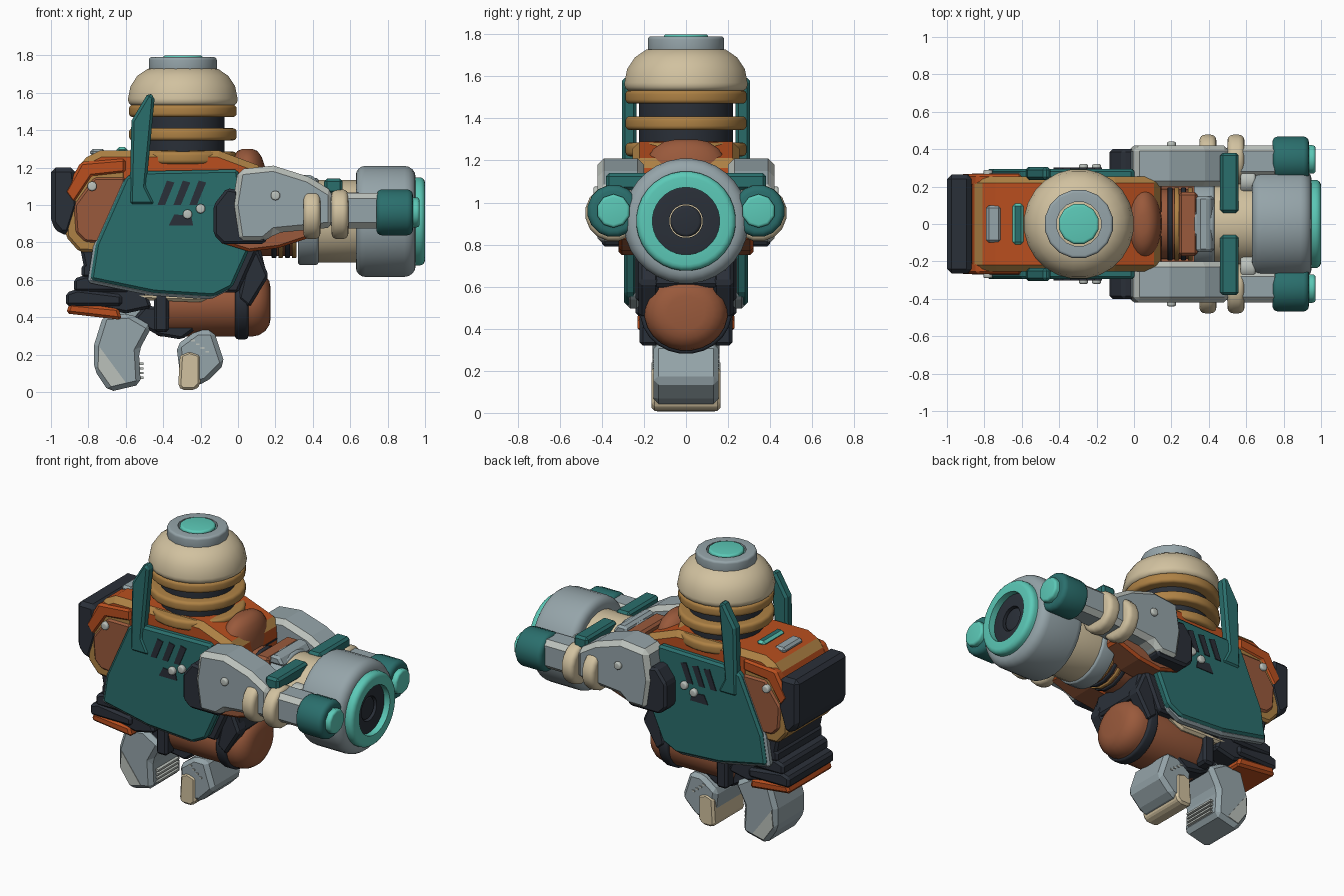
import bpy, bmesh, math

cube = bpy.data.objects.get("Cube")
if cube:
    bpy.data.objects.remove(cube)


def material(name, *rgb):
    m = bpy.data.materials.new(name)
    m.use_nodes = True
    colour = [(c / 255) ** 2.2 for c in rgb] + [1]
    m.diffuse_color = colour
    m.node_tree.nodes["Principled BSDF"].inputs["Base Color"].default_value = colour
    return m


TEAL = material("deep teal", 46, 110, 108)
MINT = material("light teal", 92, 200, 182)
ORANGE = material("orange", 184, 80, 36)
RUST = material("rust brown", 152, 90, 62)
TAN = material("tan", 208, 192, 158)
OCHRE = material("ochre", 172, 128, 70)
GREY = material("blue grey", 148, 163, 168)
PALE = material("pale trim", 186, 192, 186)
DARK = material("charcoal", 46, 51, 59)


def finish(name, bm, *materials):
    """Make the object; a part wholly on one side is mirrored across the middle."""
    one_sided = min(v.co.y for v in bm.verts) > 0
    bmesh.ops.recalc_face_normals(bm, faces=bm.faces)
    mesh = bpy.data.meshes.new(name)
    bm.to_mesh(mesh)
    bm.free()
    for m in materials:
        mesh.materials.append(m)
    part = bpy.data.objects.new(name, mesh)
    bpy.context.collection.objects.link(part)
    if one_sided:
        mirror = part.modifiers.new("mirror", "MIRROR")
        mirror.use_axis = (False, True, False)
        mirror.use_mirror_merge = False
    return part


def skin(bm, rings, closed=False):
    """Join neighbouring loops of vertices with quads."""
    pairs = list(zip(rings, rings[1:]))
    if closed:
        pairs.append((rings[-1], rings[0]))
    else:
        bm.faces.new(rings[0])
        bm.faces.new(rings[-1])
    for a, b in pairs:
        for i in range(len(a)):
            bm.faces.new((a[i - 1], a[i], b[i], b[i - 1]))


def prism(name, mat, inner, outer, outline, bevel=.015, trim=None):
    """Side outline in x and z, pulled from inner to outer y, with cut edges."""
    bm = bmesh.new()
    skin(bm, [[bm.verts.new((x, y, z)) for x, z in outline] for y in (inner, outer)])
    part = finish(name, bm, mat, trim or mat)
    cut = part.modifiers.new("bevel", "BEVEL")
    cut.width, cut.segments, cut.material = bevel, 1, 1
    cut.limit_method = "ANGLE"
    return part


def slab(name, mat, width, outline, **options):
    """Prism across the middle of the model."""
    return prism(name, mat, -width, width, outline, **options)


def box(x, z, length, height):
    """Rectangular outline from its lower left corner."""
    return [(x, z), (x + length, z), (x + length, z + height), (x, z + height)]


def drum(name, mat, axis, start, end, radius, at, low=.015, high=None, bore=None, squash=1, sides=24):
    """Round body along an axis; low and high round its ends, bore makes it a ring."""
    high = low if high is None else high
    arc = [math.pi / 2 * i / 4 for i in range(5)]
    profile = [(start + low * (1 - math.cos(a)), radius - low * (1 - math.sin(a))) for a in arc]
    profile += [(end - high * (1 - math.sin(a)), radius - high * (1 - math.cos(a))) for a in arc]
    if bore:
        profile += [(end, bore), (start, bore)]
    bm = bmesh.new()
    rings = []
    for d, r in profile:
        ring = []
        for i in range(sides):
            turn = math.tau * (i + .5) / sides
            u, v = at[0] + r * math.cos(turn) * squash, at[1] + r * math.sin(turn)
            ring.append(bm.verts.new({"x": (d, u, v), "y": (u, d, v), "z": (u, v, d)}[axis]))
        rings.append(ring)
    skin(bm, rings, closed=bool(bore))
    part = finish(name, bm, mat)
    bpy.ops.object.select_all(action="DESELECT")
    part.select_set(True)
    bpy.context.view_layer.objects.active = part
    bpy.ops.object.shade_smooth_by_angle(angle=math.radians(40))


# Domed tower
tower = (-.295, 0)
drum("tower_core", DARK, "z", 1.1, 1.6, .225, tower)
for i in range(3):
    z = 1.22 + i * .125
    drum(f"tower_ring_{i}", OCHRE, "z", z, z + .065, .29, tower, low=.02, bore=.2)
drum("tower_dome", TAN, "z", 1.53, 1.74, .295, tower, low=.03, high=.17)
drum("dome_cap", GREY, "z", 1.71, 1.79, .185, tower, bore=.12, sides=16)
drum("dome_light", MINT, "z", 1.7, 1.8, .11, tower, sides=12)

# Hull
slab("hull_core", DARK, .24, [(-.8, .55), (0, .53), (.1, .75), (.15, 1.1), (-.7, 1.1), (-.87, .9)])
slab("hull_top", ORANGE, .255, [(-.94, 1), (-.84, 1.24), (-.74, 1.29), (-.1, 1.29), (.14, 1.2), (.15, 1)],
     bevel=.035, trim=OCHRE)
slab("cheek_rim", OCHRE, .258, [(-.92, .83), (-.93, 1), (-.8, 1.19), (-.6, 1.2), (-.6, .74), (-.85, .75)])
prism("cheek", RUST, .2, .27, [(-.87, .85), (-.88, 1), (-.77, 1.15), (-.6, 1.15), (-.6, .78), (-.82, .8)])
prism("shoulder", ORANGE, .2, .268, [(-.93, 1.07), (-.84, 1.23), (-.6, 1.25), (-.6, 1.17), (-.78, 1.15), (-.88, 1)])
slab("back_pack", DARK, .265, [(-1, .9), (-1, 1.2), (-.87, 1.2), (-.85, 1), (-.9, .84), (-.95, .84)], bevel=.035)
slab("roof_hatch", GREY, .1, box(-.79, 1.26, .08, .04))
slab("roof_light", TEAL, .11, box(-.65, 1.27, .06, .04), trim=MINT)
drum("front_bulge", RUST, "z", 1, 1.3, .2, (.05, 0), low=0, high=.15, squash=.5)

# Side armour with an edge strip showing behind it
armour = [(-.79, .6), (-.76, .79), (-.6, 1.15), (-.53, 1.18), (0, 1.19), (.06, .76), (-.03, .56), (-.13, .51), (-.45, .53)]
prism("side_armour", TEAL, .235, .295, armour)
prism("armour_edge", GREY, .22, .28, [(x - .015, z - .015) for x, z in armour])
prism("tall_fin", TEAL, .235, .305, [(-.58, 1), (-.57, 1.45), (-.48, 1.6), (-.445, 1.58), (-.49, 1.1), (-.44, 1)])
for i in range(3):
    x = -.43 + i * .085
    prism(f"armour_slot_{i}", DARK, .293, .301, [(x, 1), (x + .04, 1), (x + .09, 1.12), (x + .05, 1.13)], bevel=0)
prism("armour_port", DARK, .293, .3, [(-.37, .89), (-.24, .89), (-.25, .94), (-.34, .95)], bevel=0)
for i, (x, y, z) in enumerate([(-.2, .3, .98), (-.27, .3, .95), (-.78, .27, 1.1), (.2, .42, 1.05)]):
    drum(f"bolt_{i}", PALE, "y", y - .02, y + .02, .026, (x, z), low=.01, sides=10)

# Arms
prism("arm_shell", GREY, .2, .42, [(-.03, 1), (0, 1.19), (.19, 1.21), (.38, 1.15), (.51, 1.07), (.51, .88), (.2, .85), (.14, .8), (0, .8)],
      bevel=.03, trim=PALE)
prism("arm_cuff", DARK, .22, .4, [(-.13, .84), (-.13, 1), (-.06, 1.09), (0, 1.08), (.02, .9), (.16, .83), (.14, .79), (-.08, .79)])
prism("arm_underside", RUST, .12, .32, [(-.1, .8), (.06, .75), (.22, .77), (.4, .83), (.4, .9), (-.1, .95)], trim=ORANGE)
prism("forearm", GREY, .25, .42, box(.48, .875, .3, .19), bevel=.03, trim=PALE)
prism("arm_bridge", TEAL, .06, .38, box(.46, 1.06, .1, .08))
for i, x in enumerate((.35, .5)):
    drum(f"arm_ring_{i}", TAN, "x", x, x + .09, .135, (.345, .95), low=.03, sides=16)
drum("side_barrel", TEAL, "x", .74, .935, .125, (.345, .96), low=.03, sides=16)
drum("side_barrel_light", MINT, "x", .9, .97, .08, (.345, .96), sides=10)

# Main cannon
bore_line = (0, .912)
drum("cannon_root", RUST, "x", .05, .3, .19, bore_line, sides=16)
for i in range(4):
    x = .18 + i * .036
    drum(f"cannon_slat_{i}", (DARK, OCHRE)[i % 2], "x", x, x + .025, .2, bore_line, low=.006, sides=16)
drum("cannon_sleeve", GREY, "x", .32, .43, .235, bore_line)
drum("cannon_barrel", TAN, "x", .4, .66, .222, bore_line)
slab("cannon_saddle", GREY, .15, [(.32, 1.1), (.34, 1.16), (.4, 1.16), (.44, 1.1)])
slab("cannon_ridge", RUST, .17, box(.24, 1.06, .1, .08))
drum("barrel_bracket", PALE, "x", .57, .65, .07, (.23, 1), sides=12)
drum("cannon_muzzle", GREY, "x", .63, .95, .298, bore_line, low=.05, high=.06, bore=.2, sides=32)
drum("muzzle_glow", MINT, "x", .92, 1, .237, bore_line, low=.01, high=.03, bore=.16, sides=32)
drum("muzzle_bore", DARK, "x", .9, .96, .17, bore_line, bore=.08)
drum("bore_plug", DARK, "x", .9, .95, .075, bore_line)

# Belly
drum("belly_tank", RUST, "x", -.45, .175, .18, (0, .475), low=.04, high=.1, squash=1.1)
drum("belly_hoop", DARK, "x", -.015, .055, .205, (0, .485), squash=1.07)
prism("belly_strap", DARK, .13, .225, [(0, .5), (.05, .72), (.1, .77), (.165, .62), (.06, .45)])
slab("belly_yoke", DARK, .2, [(0, .58), (0, .8), (.12, .77), (.16, .6)])
prism("side_strap", DARK, .13, .22, box(-.45, .32, .08, .22))
slab("side_skirt", TAN, .22, [(-.62, .53), (-.5, .49), (-.2, .48), (-.1, .53)])

# Ribbed rear hip and flap
slab("rear_hip", DARK, .22, [(-.88, .48), (-.76, .76), (-.55, .7), (-.46, .45), (-.6, .42)])
for i in range(4):
    x, z = -.92 + i * .042, .46 + i * .075
    slab(f"rear_rib_{i}", DARK, .24, [(x, z), (x, z + .07), (x + .06, z + .09), (x + .3, z + .06), (x + .3, z)])
slab("rear_flap", ORANGE, .23, [(-.92, .42), (-.9, .475), (-.64, .45), (-.62, .385)])

# Claw legs
slab("leg_joint", DARK, .13, [(-.57, .38), (-.5, .46), (-.27, .45), (-.22, .34), (-.3, .28), (-.42, .3)])
slab("rear_hip_link", GREY, .1, [(-.66, .4), (-.62, .5), (-.5, .47), (-.47, .38)])
slab("rear_claw", GREY, .16, [(-.77, .12), (-.77, .25), (-.72, .41), (-.58, .42), (-.46, .35), (-.53, .22), (-.52, .04), (-.69, 0)],
     bevel=.025)
slab("claw_facet", PALE, .163, [(-.74, .24), (-.6, .05), (-.68, .03), (-.75, .13)], bevel=0)
slab("front_claw", GREY, .155, [(-.33, .25), (-.22, .33), (-.13, .33), (-.07, .15), (-.17, .05), (-.3, .02)], bevel=.025)
slab("front_claw_tip", TAN, .163, [(-.32, .03), (-.31, .2), (-.26, .22), (-.2, .2), (-.2, .04), (-.23, .01), (-.3, .01)])
for i in range(4):
    slab(f"claw_tooth_{i}", PALE, .11, box(-.53, .07 + i * .025, .025, .012), bevel=0)
    slab(f"claw_notch_{i}", PALE, .16, box(-.25 + i * .025, .27 - i * .02, .02, .01), bevel=0)
